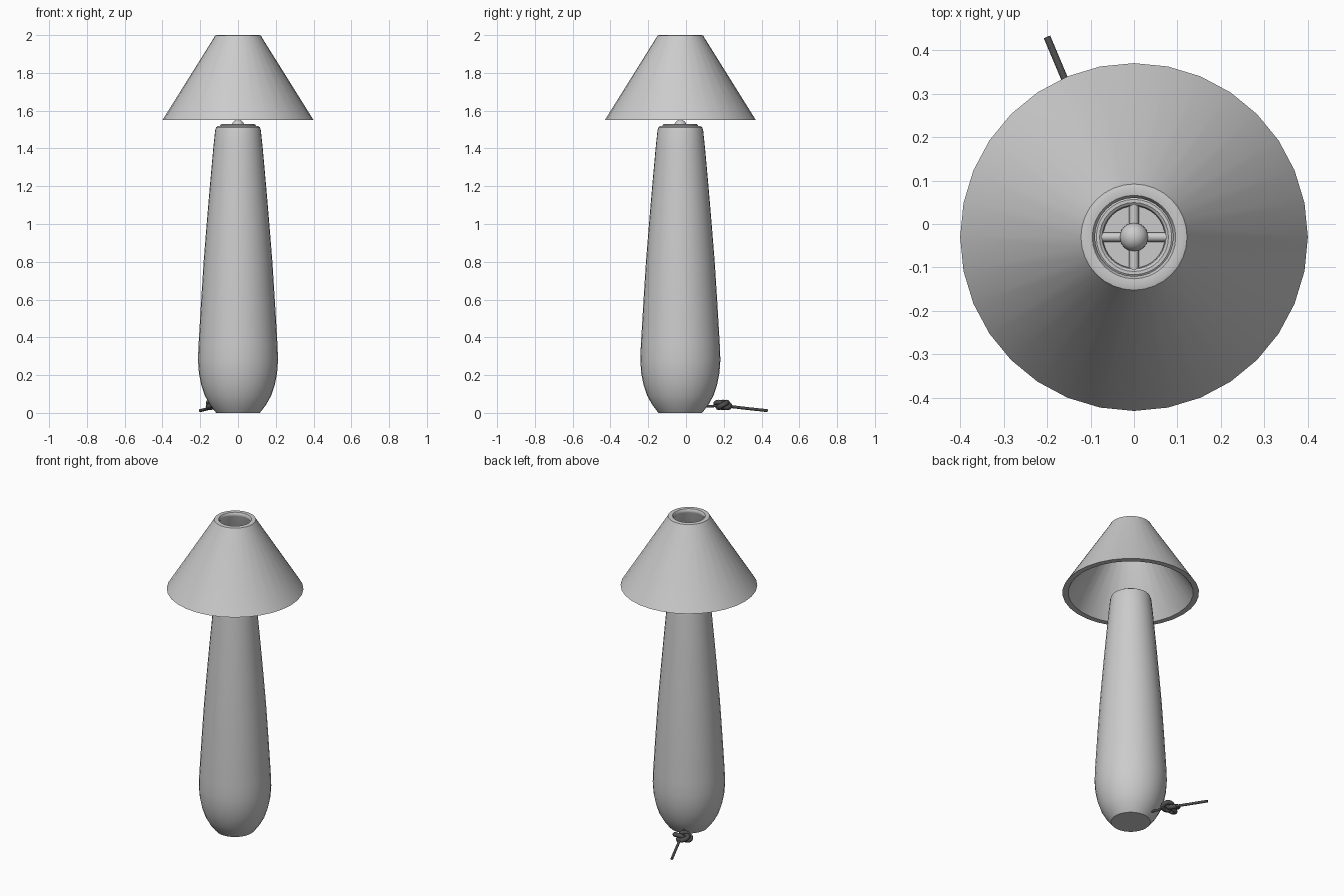
import bpy, math
from mathutils import Vector

if "Cube" in bpy.data.objects:
    bpy.data.objects.remove(bpy.data.objects["Cube"])

CY = -0.03   # lamp axis in y
SEG = 32

def material(name, v):
    m = bpy.data.materials.new(name)
    m.diffuse_color = (v, v, v, 1)
    m.use_nodes = True
    m.node_tree.nodes["Principled BSDF"].inputs["Base Color"].default_value = m.diffuse_color
    return m

light = material("light_grey", 0.60)
dark = material("dark_grey", 0.08)

def finish(ob, name, mat, angle=35):
    ob.name = name
    ob.data.materials.clear()
    ob.data.materials.append(mat)
    bpy.ops.object.select_all(action='DESELECT')
    ob.select_set(True)
    bpy.context.view_layer.objects.active = ob
    bpy.ops.object.shade_smooth_by_angle(angle=math.radians(angle))
    return ob

def lathe(name, profile, mat, closed=False):
    """Revolve (radius, z) points around the lamp axis."""
    verts, faces, n = [], [], len(profile)
    for i in range(SEG):
        a = 2 * math.pi * i / SEG
        verts += [(r * math.cos(a), r * math.sin(a) + CY, z) for r, z in profile]
    for i in range(SEG):
        j = (i + 1) % SEG
        for k in range(n if closed else n - 1):
            m = (k + 1) % n
            faces.append((i * n + k, j * n + k, j * n + m, i * n + m))
    if not closed:
        faces.append([i * n for i in reversed(range(SEG))])
        faces.append([i * n + n - 1 for i in range(SEG)])
    me = bpy.data.meshes.new(name)
    me.from_pydata(verts, [], faces)
    ob = bpy.data.objects.new(name, me)
    bpy.context.collection.objects.link(ob)
    return finish(ob, name, mat)

# tapered body with a recessed top
lathe("body", [(.115, 0), (.122, .008), (.15, .045), (.175, .09), (.195, .15), (.207, .21),
               (.212, .28), (.209, .36), (.196, .58), (.182, .8), (.166, 1.0), (.149, 1.2),
               (.131, 1.4), (.121, 1.495), (.116, 1.512), (.104, 1.52), (.078, 1.52),
               (.074, 1.507)], light)

# thick conical shade, open at both ends
lathe("shade", [(.40, 1.55), (.128, 1.985), (.122, 1.997), (.112, 2.0), (.096, 1.998),
                (.09, 1.988), (.09, 1.975), (.366, 1.55)], light, closed=True)

# wheel on the body top: ring, crossed spokes and centre ball
bpy.ops.mesh.primitive_torus_add(major_radius=.083, minor_radius=.012, major_segments=32,
                                 minor_segments=10, location=(0, CY, 1.518))
finish(bpy.context.object, "top_ring", light)
for i in range(2):
    bpy.ops.mesh.primitive_cylinder_add(vertices=12, radius=.011, depth=.166,
                                        location=(0, CY, 1.516),
                                        rotation=(math.pi / 2, 0, i * math.pi / 2))
    finish(bpy.context.object, "spoke_%d" % (i + 1), light)
bpy.ops.mesh.primitive_uv_sphere_add(segments=24, ring_count=12, radius=.033,
                                     location=(0, CY, 1.519))
finish(bpy.context.object, "centre_ball", light)

def tube(name, pts, radius, mat, cyclic=False):
    cu = bpy.data.curves.new(name, 'CURVE')
    cu.dimensions = '3D'
    cu.bevel_depth = radius
    cu.bevel_resolution = 3
    cu.use_fill_caps = True
    sp = cu.splines.new('POLY')
    sp.points.add(len(pts) - 1)
    for p, co in zip(sp.points, pts):
        p.co = (*co, 1)
    sp.use_cyclic_u = cyclic
    ob = bpy.data.objects.new(name, cu)
    bpy.context.collection.objects.link(ob)
    bpy.ops.object.select_all(action='DESELECT')
    ob.select_set(True)
    bpy.context.view_layer.objects.active = ob
    bpy.ops.object.convert(target='MESH')
    return finish(bpy.context.object, name, mat, 50)

# cord leaving the back of the base, with a knot halfway
tube("cord_start", [(-.04, .07, .035), (-.07, .13, .035), (-.095, .19, .04)], .007, dark)
tube("cord_end", [(-.10, .19, .04), (-.125, .25, .032), (-.16, .335, .022),
                  (-.20, .43, .012)], .008, dark)

knot = []
for i in range(48):
    t = 2 * math.pi * i / 48
    r = 1 + .5 * math.cos(3 * t)
    knot.append((-.115 + .036 * r * math.cos(2 * t), .195 + .026 * r * math.sin(2 * t),
                 .042 + .014 * math.sin(3 * t)))
tube("cord_knot", knot, .014, dark, cyclic=True)
